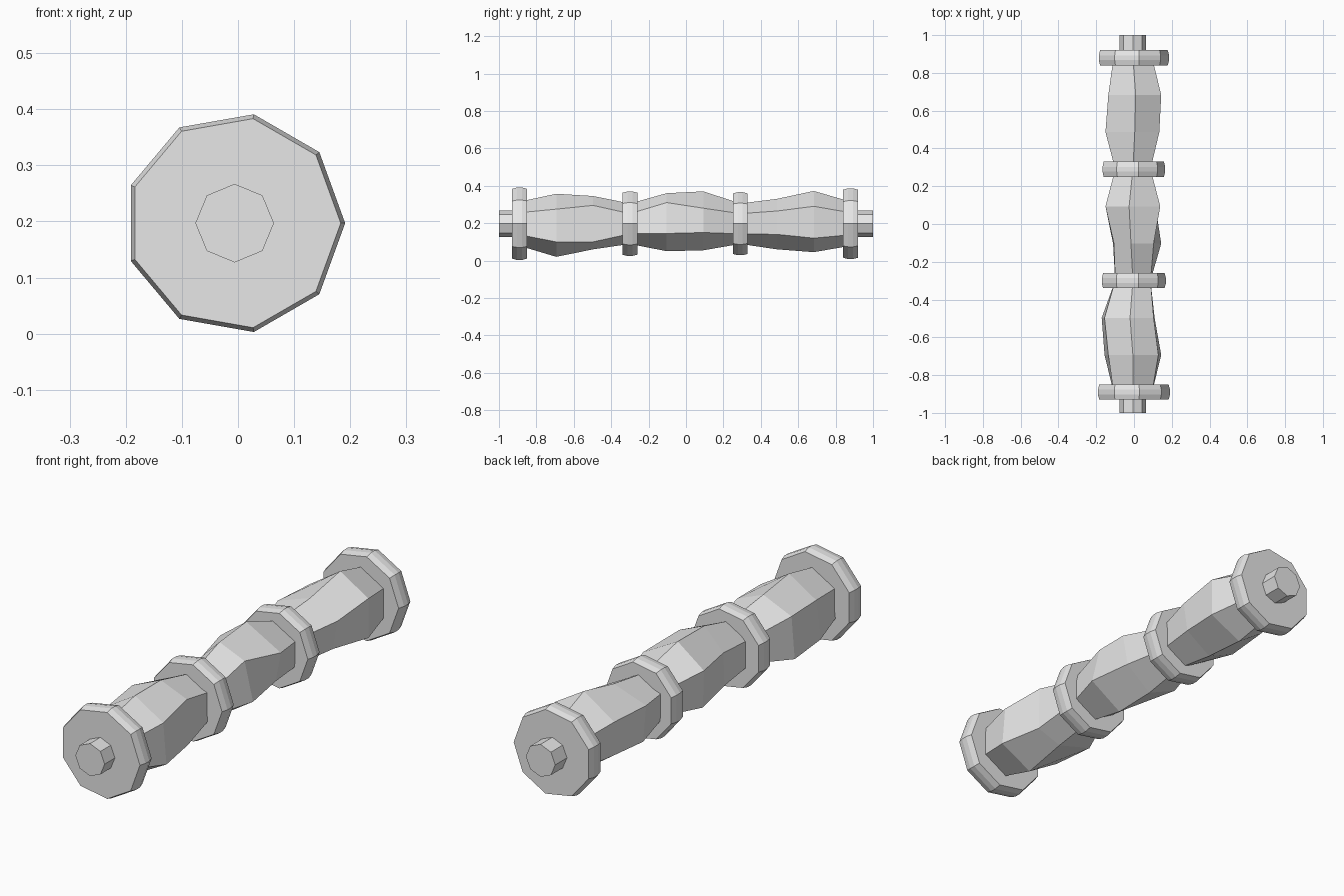
import bpy
import math

# Remove the default cube only
default_cube = bpy.data.objects.get("Cube")
if default_cube:
    bpy.data.objects.remove(default_cube, do_unlink=True)

AXIS_X, AXIS_Z = -0.006, 0.197

grey = bpy.data.materials.new("plain_grey")
grey.use_nodes = True
grey.diffuse_color = (0.8, 0.8, 0.8, 1)
grey.node_tree.nodes["Principled BSDF"].inputs["Base Color"].default_value = grey.diffuse_color


def polygon(sides, radius, start=0.0):
    """Regular cross-section, running clockwise from the start angle."""
    angles = [start - math.tau * i / sides for i in range(sides)]
    return [(radius * math.cos(a), radius * math.sin(a)) for a in angles]


def loft(name, sections):
    """Skin a list of (y, outline) sections along the axis and cap both ends."""
    count = len(sections[0][1])
    verts = [(AXIS_X + x, y, AXIS_Z + z) for y, outline in sections for x, z in outline]
    faces = []
    for ring in range(len(sections) - 1):
        for i in range(count):
            a = ring * count + i
            b = ring * count + (i + 1) % count
            faces.append((a, a + count, b + count, b))
    last = (len(sections) - 1) * count
    faces.append(tuple(range(count)))
    faces.append(tuple(reversed(range(last, last + count))))
    mesh = bpy.data.meshes.new(name)
    mesh.from_pydata(verts, [], faces)
    mesh.materials.append(grey)
    mesh.validate()
    mesh.update()
    obj = bpy.data.objects.new(name, mesh)
    bpy.context.collection.objects.link(obj)
    return obj


# Collars: nine-sided discs with a slightly crowned rim
collar_y = [-0.89, -0.30, 0.29, 0.88]
collar_names = ["front_collar", "front_middle_collar", "back_middle_collar", "back_collar"]
for name, y, radius in zip(collar_names, collar_y, [0.197, 0.175, 0.171, 0.192]):
    crown = [(-0.04, 0.96), (-0.013, 1), (0.013, 1), (0.04, 0.96)]
    loft(name, [(y + dy, polygon(9, radius * scale)) for dy, scale in crown])

# Uneven six-sided bulges: each section runs top, right upper, right lower,
# bottom, left lower, left upper
bulges = [
    [(0, .16), (.135, .078), (.15, -.097), (0, -.177), (-.15, -.085), (-.13, .08)],
    [(-.015, .148), (.11, .098), (.115, -.097), (0, -.137), (-.165, -.09), (-.15, .09)],
    [(-.01, .163), (.11, .113), (.15, -.052), (0, -.147), (-.105, -.07), (-.1, .07)],
    [(-.02, .173), (.145, .083), (.12, -.047), (0, -.142), (-.14, -.08), (-.145, .08)],
    [(.01, .133), (.14, .068), (.12, -.057), (0, -.137), (-.13, -.08), (-.145, .08)],
    [(.015, .175), (.15, .093), (.15, -.077), (0, -.152), (-.12, -.07), (-.13, .08)],
]

# Grip segments: narrow at the collars, bulging at each third
neck_radius = [0.118, 0.108, 0.108, 0.118]
for i, name in enumerate(["front_grip", "middle_grip", "back_grip"]):
    start, end = collar_y[i], collar_y[i + 1]
    third = (end - start) / 3
    loft(name, [
        (start, polygon(6, neck_radius[i], math.pi / 2)),
        (start + third, bulges[2 * i]),
        (end - third, bulges[2 * i + 1]),
        (end, polygon(6, neck_radius[i + 1], math.pi / 2)),
    ])

# Eight-sided end pins
for name, inner, outer in [("front_pin", collar_y[0], -1), ("back_pin", collar_y[-1], 1)]:
    near, far = sorted((inner, outer))
    loft(name, [(near, polygon(8, 0.07)), (far, polygon(8, 0.07))])
